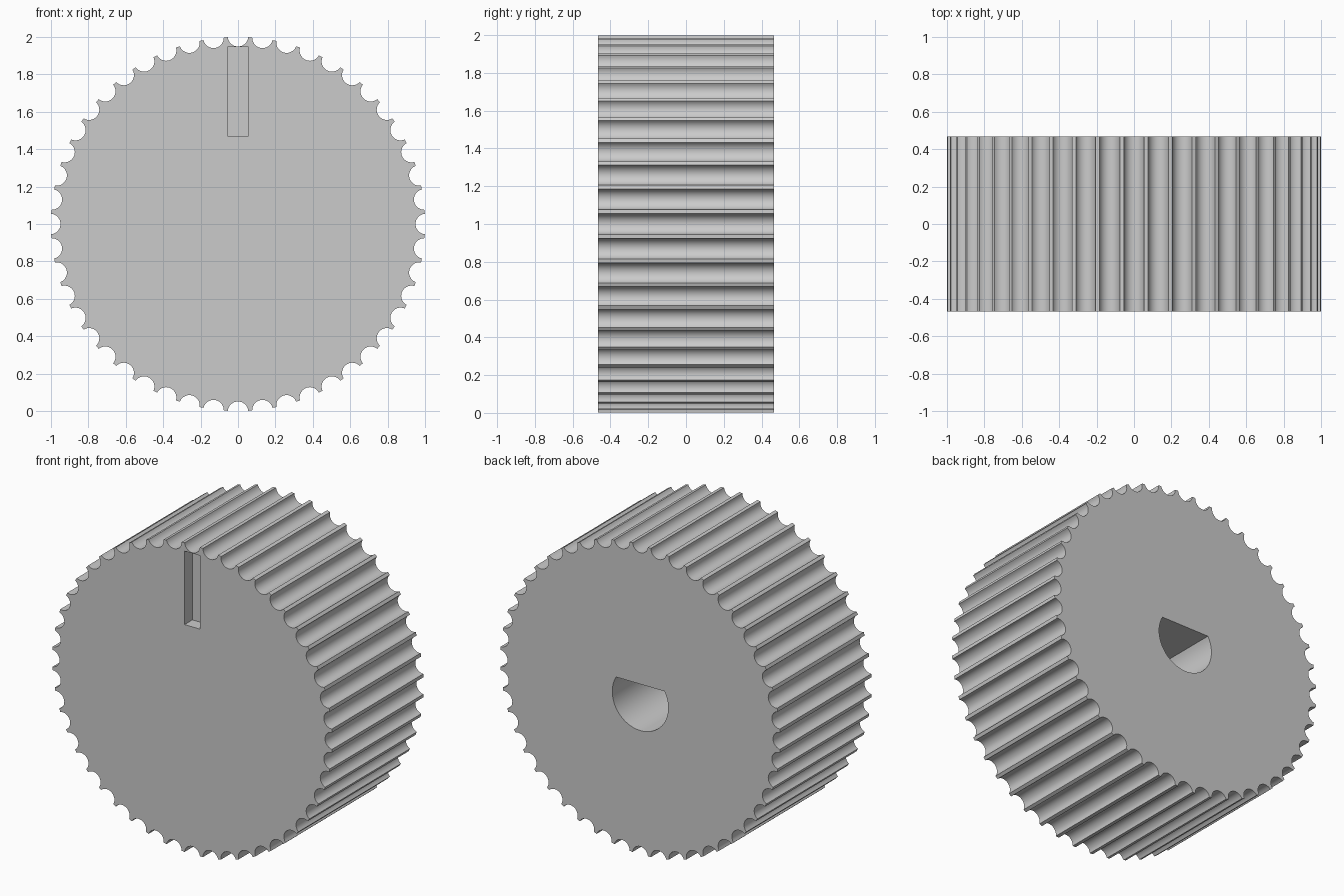
import bpy, bmesh
from math import pi, sin, cos, acos, atan2, radians

if "Cube" in bpy.data.objects:
    bpy.data.objects.remove(bpy.data.objects["Cube"])

HALF = 0.467          # half of the knob's thickness
FLUTES = 48
FLUTE_R, FLUTE_C = 0.055, 1.004   # flute radius and its distance from the axis
STEPS = 14


def prism(name, points, y0, y1):
    """Extrude an (x, z) outline from y0 to y1."""
    bm = bmesh.new()
    face = bm.faces.new([bm.verts.new((x, y0, z)) for x, z in points])
    ext = bmesh.ops.extrude_face_region(bm, geom=[face])
    verts = [g for g in ext["geom"] if isinstance(g, bmesh.types.BMVert)]
    bmesh.ops.translate(bm, verts=verts, vec=(0, y1 - y0, 0))
    bmesh.ops.recalc_face_normals(bm, faces=bm.faces)
    mesh = bpy.data.meshes.new(name)
    bm.to_mesh(mesh)
    bm.free()
    ob = bpy.data.objects.new(name, mesh)
    bpy.context.collection.objects.link(ob)
    return ob


# Fluted outline: one scooped arc repeated round the unit circle
theta = acos((1 + FLUTE_C ** 2 - FLUTE_R ** 2) / (2 * FLUTE_C))
end = atan2(cos(theta) - FLUTE_C, sin(theta))
start = -pi - end
outline = []
for i in range(FLUTES):
    a = 2 * pi * i / FLUTES
    for k in range(STEPS + 1):
        p = start + (end - start) * k / STEPS
        t, r = FLUTE_R * cos(p), FLUTE_C + FLUTE_R * sin(p)
        outline.append((t * cos(a) + r * sin(a), 1 - t * sin(a) + r * cos(a)))
knob = prism("knob", outline, -HALF, HALF)

# Pointer slot in the front face
slot = prism("slot_cutter",
             [(-0.055, 1.47), (0.055, 1.47), (0.055, 1.945), (-0.055, 1.945)],
             -HALF - 0.1, -HALF + 0.08)

# D-shaped shaft hole in the back face, flat side up
flat = pi / 6
d_shape = [(0.2 * cos(a), 1 + 0.2 * sin(a))
           for a in (pi - flat + (pi + 2 * flat) * k / 48 for k in range(49))]
hole = prism("shaft_hole_cutter", d_shape, HALF - 0.67, HALF + 0.1)

bpy.context.view_layer.objects.active = knob
knob.select_set(True)
for cutter in (slot, hole):
    cutter.hide_render = True
    mod = knob.modifiers.new("cut", 'BOOLEAN')
    mod.operation = 'DIFFERENCE'
    mod.solver = 'EXACT'
    mod.object = cutter
    bpy.ops.object.modifier_apply(modifier=mod.name)
    bpy.data.objects.remove(cutter)

bpy.ops.object.shade_smooth_by_angle(angle=radians(30))
